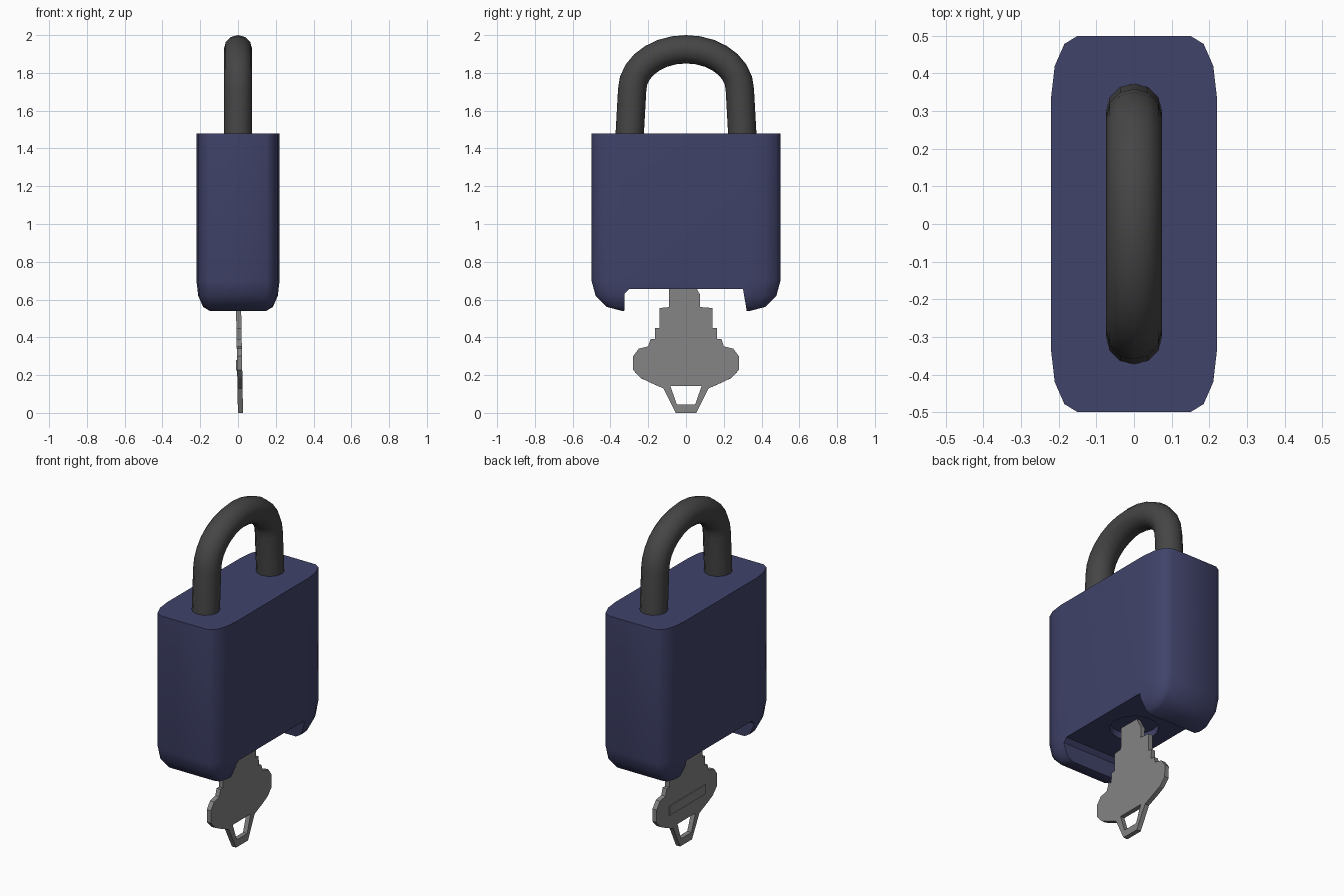
import bpy, bmesh, math
from mathutils import Matrix

if "Cube" in bpy.data.objects:
    bpy.data.objects.remove(bpy.data.objects["Cube"])


def material(name, rgb):
    m = bpy.data.materials.new(name)
    m.diffuse_color = (*rgb, 1)
    m.use_nodes = True
    m.node_tree.nodes["Principled BSDF"].inputs["Base Color"].default_value = m.diffuse_color
    return m


BLUE = material("navy_blue", (0.052, 0.056, 0.145))
DARK = material("dark_steel", (0.06, 0.06, 0.06))
GREY = material("key_grey", (0.23, 0.23, 0.23))


def activate(ob):
    bpy.ops.object.select_all(action='DESELECT')
    ob.select_set(True)
    bpy.context.view_layer.objects.active = ob


def mesh_object(name, bm, mat):
    bmesh.ops.recalc_face_normals(bm, faces=bm.faces[:])
    me = bpy.data.meshes.new(name)
    bm.to_mesh(me)
    bm.free()
    ob = bpy.data.objects.new(name, me)
    bpy.context.collection.objects.link(ob)
    me.materials.append(mat)
    return ob


def curve_object(name, mat, splines, cyclic, matrix=Matrix(), **settings):
    cu = bpy.data.curves.new(name, 'CURVE')
    for key, value in settings.items():
        setattr(cu, key, value)
    for pts in splines:
        sp = cu.splines.new('POLY')
        sp.points.add(len(pts) - 1)
        for p, co in zip(sp.points, pts):
            p.co = (*co, 1)
        sp.use_cyclic_u = cyclic
    ob = bpy.data.objects.new(name, cu)
    bpy.context.collection.objects.link(ob)
    ob.matrix_world = matrix
    cu.materials.append(mat)
    activate(ob)
    bpy.ops.object.convert(target='MESH')
    return bpy.context.view_layer.objects.active


def cut(ob, cutter):
    mod = ob.modifiers.new("cut", 'BOOLEAN')
    mod.operation, mod.solver, mod.object = 'DIFFERENCE', 'EXACT', cutter
    activate(ob)
    bpy.ops.object.modifier_apply(modifier=mod.name)
    bpy.data.objects.remove(cutter)


# Body: rounded box lofted from rings, rounded at corners and bottom, flat on top
bm = bmesh.new()
levels = [(1, 1.48)] + [(math.cos(math.radians(a)), 0.70 - 0.16 * math.sin(math.radians(a)))
                        for a in (0, 30, 60, 90)]
rings = []
for s, z in levels:
    ring = []
    for q, (sx, sy) in enumerate([(1, 1), (-1, 1), (-1, -1), (1, -1)]):
        for a in (0, 30, 60, 90):
            t = math.radians(90 * q + a)
            ring.append(bm.verts.new((sx * 0.15 + 0.07 * s * math.cos(t),
                                      sy * 0.34 + 0.16 * s * math.sin(t), z)))
    rings.append(ring)
for r0, r1 in zip(rings, rings[1:]):
    for i in range(16):
        j = (i + 1) % 16
        bm.faces.new((r0[i], r0[j], r1[j], r1[i]))
bm.faces.new(rings[0])
bm.faces.new(rings[-1])
bmesh.ops.remove_doubles(bm, verts=bm.verts[:], dist=1e-4)
body = mesh_object("body", bm, BLUE)

# Notch through the underside
bm = bmesh.new()
profile = [(-0.33, 0.40), (-0.325, 0.632), (-0.302, 0.655), (0.302, 0.655), (0.345, 0.40)]
face = bm.faces.new([bm.verts.new((-0.4, y, z)) for y, z in profile])
ext = bmesh.ops.extrude_face_region(bm, geom=[face])
bmesh.ops.translate(bm, vec=(0.8, 0, 0),
                    verts=[v for v in ext["geom"] if isinstance(v, bmesh.types.BMVert)])
cut(body, mesh_object("notch_cutter", bm, BLUE))

# Round keyway recess in the notch ceiling
bm = bmesh.new()
bmesh.ops.create_cone(bm, cap_ends=True, segments=20, radius1=0.13, radius2=0.13, depth=0.1,
                      matrix=Matrix.Translation((0, 0, 0.645)))
cut(body, mesh_object("recess_cutter", bm, BLUE))
activate(body)
bpy.ops.object.shade_smooth_by_angle(angle=math.radians(40))

# Shackle: tube bent over an elliptical arch
path = [(0, 0.30, 1.44)]
for i in range(15):
    t = math.pi * i / 14
    path.append((0, 0.285 * math.cos(t), 1.71 + 0.215 * math.sin(t)))
path.append((0, -0.30, 1.44))
shackle = curve_object("shackle", DARK, [path], False, dimensions='3D',
                       bevel_depth=0.075, bevel_resolution=4, use_fill_caps=True)
activate(shackle)
bpy.ops.object.shade_smooth_by_angle(angle=math.radians(40))

# Key: filled outline in the y-z plane, tilted very slightly
TO_YZ = Matrix(((0, 0, 1, 0), (1, 0, 0, 0), (0, 1, 0, 0), (0, 0, 0, 1)))


def key_matrix(x):
    return Matrix.Translation((x, 0, 0)) @ Matrix.Rotation(-0.018, 4, 'Y') @ TO_YZ


half = [(0.055, 0), (0.12, 0.13), (0.195, 0.163), (0.24, 0.185), (0.255, 0.20), (0.28, 0.228),
        (0.28, 0.30), (0.25, 0.34), (0.20, 0.352), (0.188, 0.39), (0.165, 0.39),
        (0.165, 0.448), (0.14, 0.448), (0.14, 0.555)]
tip = [(0.075, 0.56), (0.075, 0.625), (0.055, 0.66), (0.04, 0.69), (-0.09, 0.69), (-0.09, 0.56)]
outline = [(y, z, 0) for y, z in half + tip + [(-y, z) for y, z in reversed(half)]]
hole = [(-0.083, 0.143, 0), (0.083, 0.143, 0), (0.048, 0.043, 0), (-0.048, 0.043, 0)]
key = curve_object("key", GREY, [outline, hole], True, key_matrix(0.013),
                   dimensions='2D', fill_mode='BOTH', extrude=0.0135)

# Thin raised plate on one side of the key
plate = [(-0.165, 0.225, 0), (0.165, 0.225, 0), (0.165, 0.28, 0), (-0.165, 0.28, 0)]
key_plate = curve_object("key_plate", GREY, [plate], True, key_matrix(-0.002),
                         dimensions='2D', fill_mode='BOTH', extrude=0.004)
for ob in (key, key_plate):
    activate(ob)
    bpy.ops.object.shade_flat()
